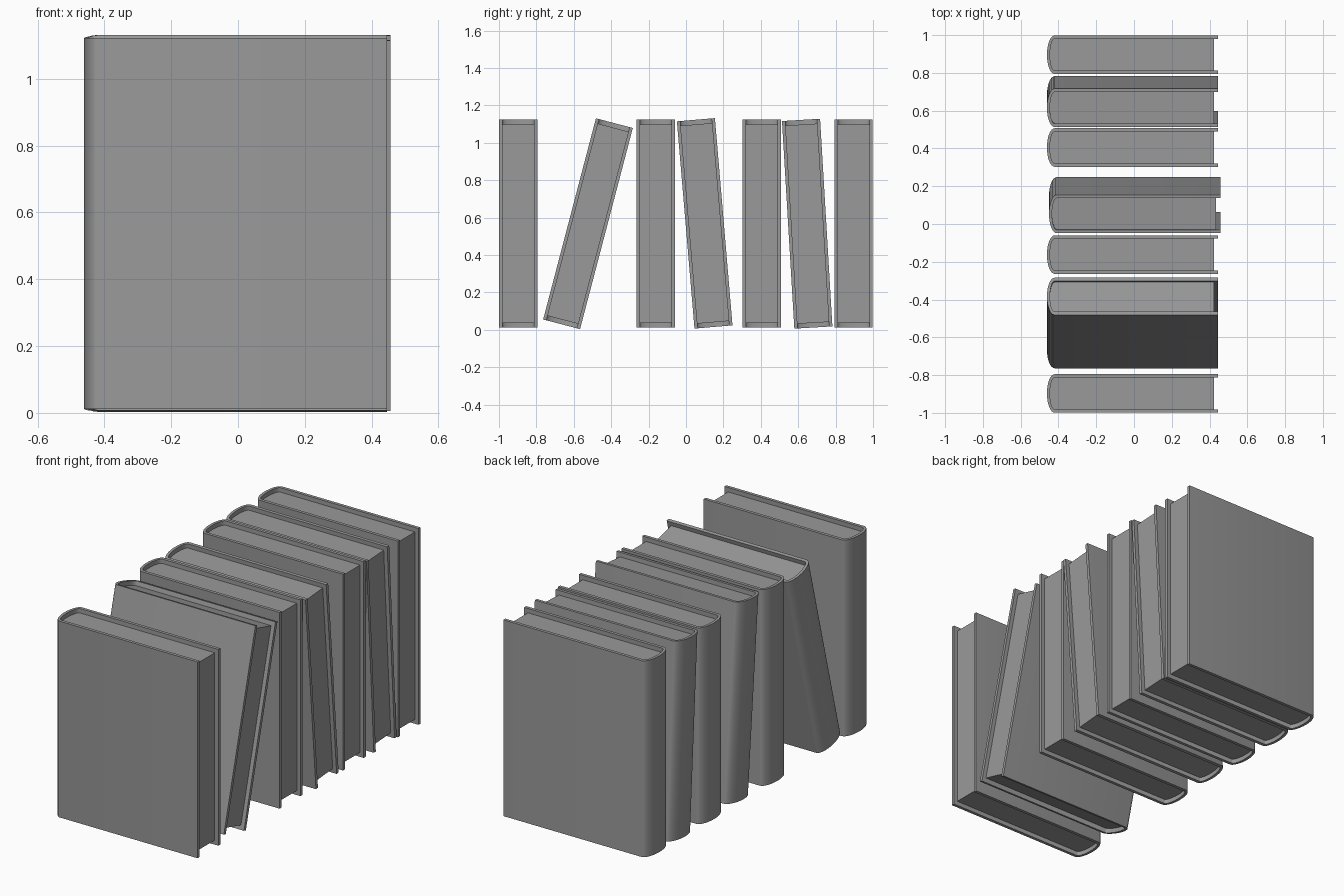
import bpy, bmesh
from math import sin, cos, pi, radians

old = bpy.data.objects.get("Cube")
if old:
    bpy.data.objects.remove(old, do_unlink=True)

HEIGHT = 1.112      # cover height
HALF = 0.102        # half of the book thickness
BOARD = 0.018       # cover thickness
HINGE = -0.42       # where the rounded spine begins
COVER_END = 0.446
PAGE_END = 0.423
PAGE_INSET = 0.025  # pages are shorter than the cover at top and bottom

grey = bpy.data.materials.new("plain grey")
grey.use_nodes = True
colour = (0.32, 0.32, 0.32, 1)
grey.diffuse_color = colour
grey.node_tree.nodes["Principled BSDF"].inputs["Base Color"].default_value = colour


def spine_arc(half, depth, steps=16):
    """Half ellipse bulging towards -x, from +y round to -y."""
    return [(HINGE - depth * sin(pi * i / steps), half * cos(pi * i / steps))
            for i in range(steps + 1)]


def extruded_mesh(name, outline, height):
    """Closed outline in x and y, extruded evenly about z = 0."""
    bm = bmesh.new()
    base = bm.faces.new([bm.verts.new((x, y, -height / 2)) for x, y in outline])
    top = bmesh.ops.extrude_face_region(bm, geom=[base], use_keep_orig=True)
    moved = [v for v in top["geom"] if isinstance(v, bmesh.types.BMVert)]
    bmesh.ops.translate(bm, verts=moved, vec=(0, 0, height))
    bmesh.ops.recalc_face_normals(bm, faces=bm.faces)
    mesh = bpy.data.meshes.new(name)
    bm.to_mesh(mesh)
    bm.free()
    mesh.materials.append(grey)
    mesh.shade_smooth()
    mesh.set_sharp_from_angle(angle=radians(30))
    return mesh


# Cover: two boards joined by a rounded spine
inner = HALF - BOARD
outside = [(COVER_END, HALF)] + spine_arc(HALF, 0.041) + [(COVER_END, -HALF)]
inside = [(COVER_END, inner)] + spine_arc(inner, 0.025) + [(COVER_END, -inner)]
cover_mesh = extruded_mesh("cover", outside + inside[::-1], HEIGHT)

# Pages: a block filling the cover, recessed on three sides
block = [(PAGE_END, inner)] + spine_arc(inner, 0.025) + [(PAGE_END, -inner)]
page_mesh = extruded_mesh("pages", block, HEIGHT - 2 * PAGE_INSET)

# Row of books: x, y and z of the centre, lean in degrees
books = [
    (0, -0.897, 0.567, 0),
    (0, -0.524, 0.567, -14.7),
    (0, -0.162, 0.567, 0),
    (0.011, 0.100, 0.569, 4.85),
    (0, 0.405, 0.567, 0),
    (0, 0.648, 0.567, 3.4),
    (0, 0.896, 0.567, 0),
]
for number, (x, y, z, lean) in enumerate(books, 1):
    for part, mesh in (("cover", cover_mesh), ("pages", page_mesh)):
        obj = bpy.data.objects.new(f"book_{number}_{part}", mesh)
        obj.location = (x, y, z)
        obj.rotation_euler.x = radians(lean)
        bpy.context.collection.objects.link(obj)
